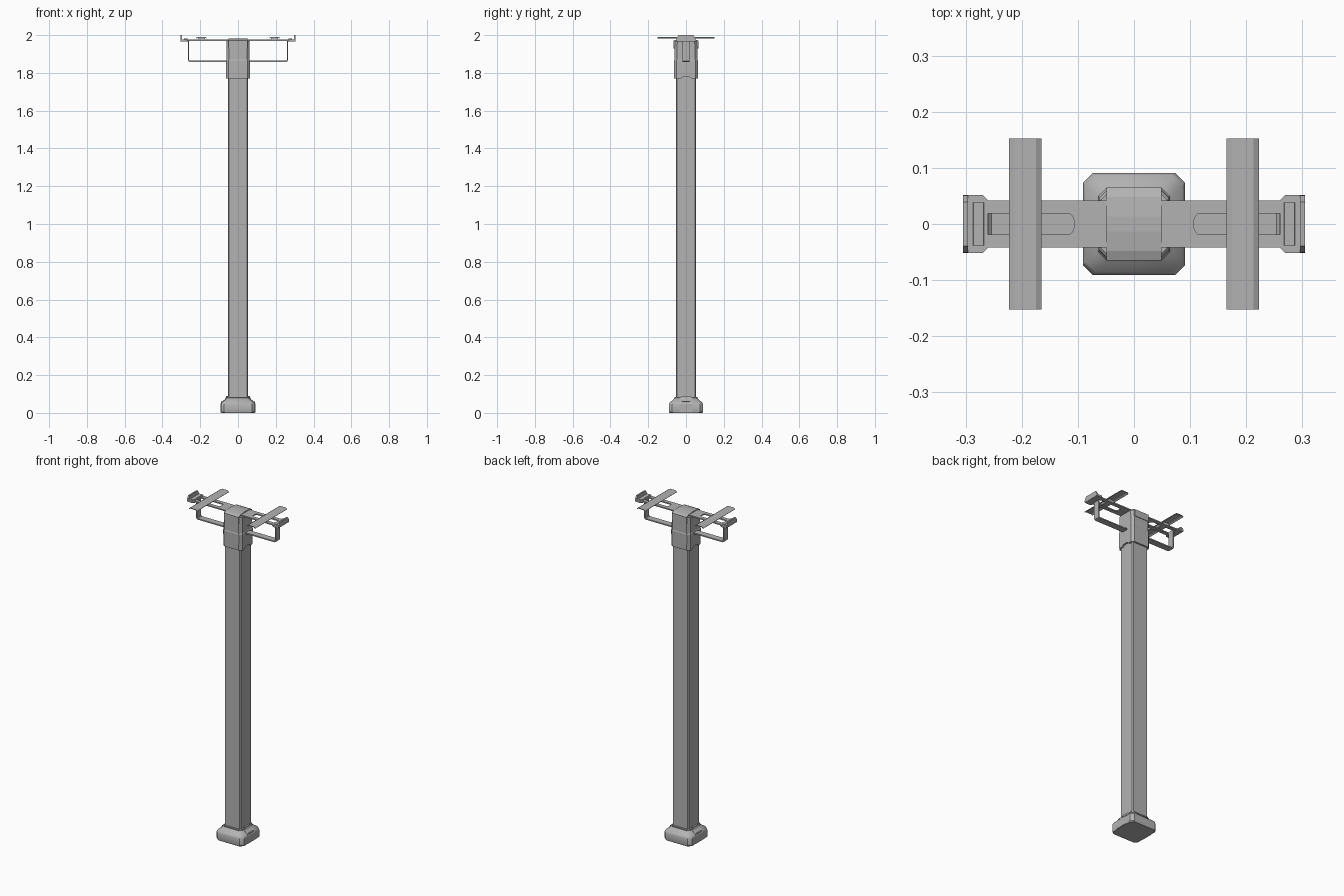
import bpy, bmesh, math

if "Cube" in bpy.data.objects:
    bpy.data.objects.remove(bpy.data.objects["Cube"])

grey = bpy.data.materials.new("dark_grey")
grey.diffuse_color = (.45, .45, .45, 1)
grey.use_nodes = True
grey.node_tree.nodes["Principled BSDF"].inputs["Base Color"].default_value = grey.diffuse_color


def make(name, bm, smooth=False):
    bmesh.ops.remove_doubles(bm, verts=bm.verts, dist=1e-5)
    bmesh.ops.recalc_face_normals(bm, faces=bm.faces)
    mesh = bpy.data.meshes.new(name)
    bm.to_mesh(mesh)
    bm.free()
    mesh.materials.append(grey)
    ob = bpy.data.objects.new(name, mesh)
    bpy.context.collection.objects.link(ob)
    if smooth:
        bpy.context.view_layer.objects.active = ob
        ob.select_set(True)
        bpy.ops.object.shade_smooth_by_angle(angle=math.radians(35))
        ob.select_set(False)
    return ob


def loft(name, rings, smooth=False):
    """Skin a list of equal-length point rings and cap both ends."""
    bm = bmesh.new()
    loops = [[bm.verts.new(p) for p in r] for r in rings]
    n = len(loops[0])
    for a, b in zip(loops, loops[1:]):
        for i in range(n):
            j = (i + 1) % n
            bm.faces.new((a[i], a[j], b[j], b[i]))
    bm.faces.new(loops[0])
    bm.faces.new(loops[-1])
    return make(name, bm, smooth)


def octagon(r, c, z):
    k = r - c
    pts = [(r, -k), (r, k), (k, r), (-k, r), (-r, k), (-r, -k), (-k, -r), (k, -r)]
    return [(x, y, z) for x, y in pts]


def along_y(name, profile, y0, y1):
    return loft(name, [[(x, y, z) for x, z in profile] for y in (y0, y1)])


def along_x(name, profile, x0, x1):
    return loft(name, [[(x, y, z) for y, z in profile] for x in (x0, x1)])


def cut(ob, cutter):
    m = ob.modifiers.new("cut", 'BOOLEAN')
    m.operation = 'DIFFERENCE'
    m.object = cutter
    m.solver = 'EXACT'
    cutter.hide_render = True
    cutter.hide_viewport = True
    cutter.display_type = 'WIRE'


# Foot: flared chamfered block
loft("foot", [octagon(r, c, z) for r, c, z in (
    (.088, .018, 0), (.091, .018, .006), (.091, .018, .045), (.086, .018, .056),
    (.068, .018, .070), (.062, .016, .078), (.062, .016, .084))], True)

# Raised tabs with a small bar on the foot sides
for s in (-1, 1):
    tab = [(.05, .002), (.092, .002), (.092, .047), (.087, .058), (.069, .072),
           (.065, .080), (.064, .089), (.05, .089)]
    loft("foot_tab", [[(s * x, y * (.6 if z > .085 else 1), z) for x, z in tab]
                      for y in (-.034, .034)])
    along_x("foot_slot_bar", [(-.022, .052), (.022, .052), (.022, .060), (-.022, .060)],
            s * .06, s * .091)

# Post: square extrusion with finely bevelled edges
loft("post", [octagon(.053, .005, z) for z in (.04, 1.80)])

# Head: sleeve over the top of the post, with a slightly wider collar
head = loft("head", [octagon(r, c, z) for r, c, z in (
    (.063, .014, 1.77), (.064, .014, 1.865), (.062, .014, 1.870),
    (.062, .016, 1.968), (.059, .016, 1.972))])
notch = [(.03 * math.cos(a), 1.765 + .016 * math.sin(a))
         for a in [math.tau * i / 20 for i in range(20)]]
cut(head, along_x("collar_notch_cutter", notch, -.1, .1))

# Cap on the head
along_x("cap", [(-.065, 1.93), (.065, 1.93), (.065, 1.971), (.048, 1.978), (.013, 1.982),
                (-.013, 1.982), (-.048, 1.978), (-.065, 1.971)], -.049, .049)

# Crossbar plate with two slots
bar = along_y("crossbar", [(-.285, 1.970), (.285, 1.970), (.285, 1.977), (-.285, 1.977)],
              -.042, .042)

for s in (-1, 1):
    # Slot cutter with a rounded inner end
    rim = [(s * .262, -.019), (s * .262, .019)] + [
        (s * (.118 - .012 * math.sin(a)), .019 * math.cos(a))
        for a in [math.pi * i / 8 for i in range(9)]]
    cut(bar, loft("slot_cutter", [[(x, y, z) for x, y in rim] for z in (1.95, 1.99)]))

    # Bent strip bracket under the crossbar
    strip = [(.05, 1.858), (.255, 1.858), (.2625, 1.8605), (.266, 1.868), (.266, 1.974),
             (.259, 1.974), (.259, 1.870), (.254, 1.865), (.05, 1.865)]
    along_y("bracket", [(s * x, z) for x, z in strip], -.019, .019)

    # Support rail: flat-topped channel laid front to back, on a short spacer
    hat = [(-.029, 1.985), (-.019, 1.991), (.019, 1.991), (.029, 1.985),
           (.027, 1.982), (.018, 1.987), (-.018, 1.987), (-.027, 1.982)]
    along_y("rail", [(s * .194 + x, z) for x, z in hat], -.152, .152)
    spacer = [(-.018, 1.974), (.018, 1.974), (.018, 1.988), (-.018, 1.988)]
    along_y("rail_spacer", [(s * .194 + x, z) for x, z in spacer], -.04, .04)

    # End clip: chamfered pad, raised strip and upright lip
    pad = [(.260, -.042), (.270, -.052), (.304, -.052), (.304, .052), (.270, .052), (.260, .042)]
    loft("clip_pad", [[(s * x, y, z) for x, y in pad] for z in (1.967, 1.978)])
    ridge = [(.266, 1.975), (.288, 1.975), (.286, 1.981), (.268, 1.981)]
    along_y("clip_ridge", [(s * x, z) for x, z in ridge], -.038, .038)
    lip = [(-.052, 1.968), (.052, 1.968), (.051, 1.982), (.039, 2.0), (-.039, 2.0), (-.051, 1.982)]
    along_x("clip_lip", lip, s * .296, s * .305)
